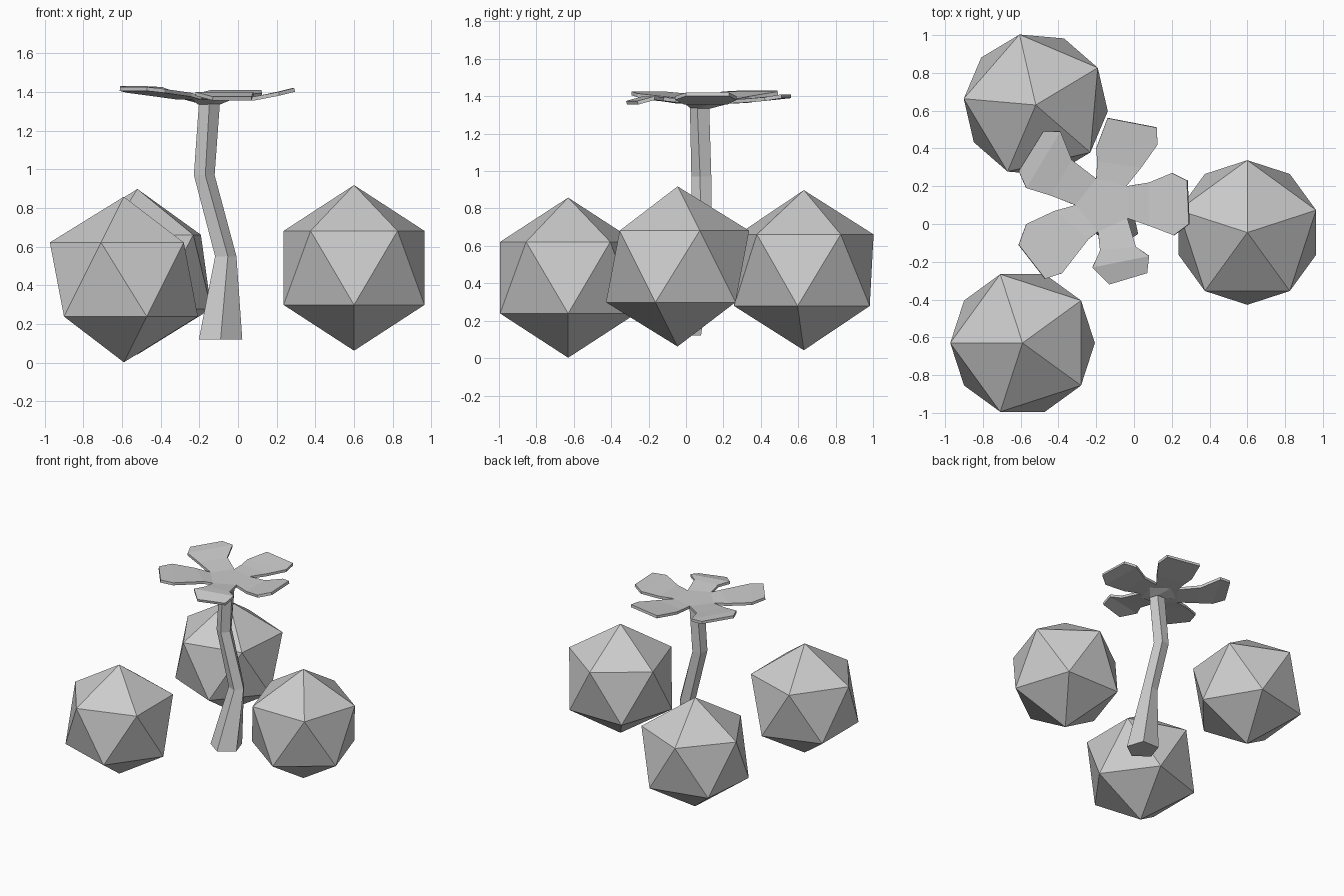
import bpy, bmesh
from math import cos, sin, radians, tau

if "Cube" in bpy.data.objects:
    bpy.data.objects.remove(bpy.data.objects["Cube"])

# Single plain colour
grey = bpy.data.materials.new("plain grey")
grey.use_nodes = True
colour = (0.6, 0.6, 0.6, 1)
grey.diffuse_color = colour
grey.node_tree.nodes["Principled BSDF"].inputs["Base Color"].default_value = colour


def add_object(name, bm, recalc=True):
    if recalc:
        bmesh.ops.recalc_face_normals(bm, faces=bm.faces[:])
    mesh = bpy.data.meshes.new(name)
    bm.to_mesh(mesh)
    bm.free()
    mesh.materials.append(grey)
    obj = bpy.data.objects.new(name, mesh)
    bpy.context.collection.objects.link(obj)
    return obj


def loft(name, rings, sides=5):
    """Skin stacked rings of (x, y, z, radius, turn) and cap both ends."""
    bm = bmesh.new()
    loops = []
    for x, y, z, r, turn in rings:
        angles = [radians(turn - 90) + tau * i / sides for i in range(sides)]
        loops.append([bm.verts.new((x + r * cos(a), y + r * sin(a), z)) for a in angles])
    for low, high in zip(loops, loops[1:]):
        for i in range(sides):
            j = (i + 1) % sides
            bm.faces.new((low[i], low[j], high[j], high[i]))
    bm.faces.new(loops[0][::-1])
    bm.faces.new(loops[-1])
    return add_object(name, bm)


# Three faceted boulders: twenty-sided balls, each turned differently
boulders = {
    "front_boulder": ((-0.59, -0.63, 0.43), 36),
    "side_boulder": ((0.60, -0.045, 0.49), 18),
    "back_boulder": ((-0.52, 0.63, 0.47), 31),
}
for name, (centre, turn) in boulders.items():
    bm = bmesh.new()
    bmesh.ops.create_icosphere(bm, subdivisions=1, radius=0.428)
    obj = add_object(name, bm)
    obj.location = centre
    obj.rotation_euler.z = radians(turn)

# Crooked five-sided stem, and the flare that carries the flower
loft("stem", [
    (-0.09, -0.015, 0.12, 0.118, 0),
    (-0.068, 0.085, 0.55, 0.06, 15),
    (-0.177, 0.085, 0.97, 0.057, 8),
    (-0.148, 0.078, 1.34, 0.057, 0),
])
loft("flower_base", [
    (-0.15, 0.085, 1.335, 0.06, 0),
    (-0.155, 0.1, 1.362, 0.135, 36),
])

# Flower: a five-cornered centre with a petal growing from each side
centre_corners = [(-0.035, 0.03), (-0.04, 0.2), (-0.2, 0.24), (-0.31, 0.1), (-0.19, -0.04)]
# Each petal row is (right edge, left edge, height), from neck to tip
petals = [
    [((0.08, -0.01), (0.08, 0.22), 1.375), ((0.21, -0.06), (0.2, 0.27), 1.4),
     ((0.29, 0.0), (0.28, 0.23), 1.42)],
    [((0.04, 0.3), (-0.195, 0.33), 1.385), ((0.125, 0.42), (-0.2, 0.4), 1.395),
     ((0.12, 0.51), (-0.14, 0.56), 1.41)],
    [((-0.33, 0.34), (-0.44, 0.15), 1.4), ((-0.39, 0.49), (-0.57, 0.19), 1.425),
     ((-0.48, 0.49), (-0.61, 0.28), 1.43)],
    [((-0.42, 0.07), (-0.24, -0.08), 1.395), ((-0.57, 0.0), (-0.38, -0.26), 1.415),
     ((-0.61, -0.11), (-0.47, -0.29), 1.425)],
    [((-0.18, -0.14), (0.01, -0.12), 1.395), ((-0.22, -0.23), (0.08, -0.17), 1.4),
     ((-0.13, -0.32), (0.07, -0.26), 1.375)],
]
bm = bmesh.new()
hub = [bm.verts.new((x, y, 1.38)) for x, y in centre_corners]
bm.faces.new(hub)
for i, rows in enumerate(petals):
    right, left = hub[i], hub[(i + 1) % len(hub)]
    for a, b, z in rows:
        next_right, next_left = bm.verts.new((*a, z)), bm.verts.new((*b, z))
        bm.faces.new((right, next_right, next_left, left))
        right, left = next_right, next_left
flower = add_object("flower", bm, recalc=False)
thickness = flower.modifiers.new("thickness", 'SOLIDIFY')
thickness.thickness = 0.02
thickness.offset = -1
